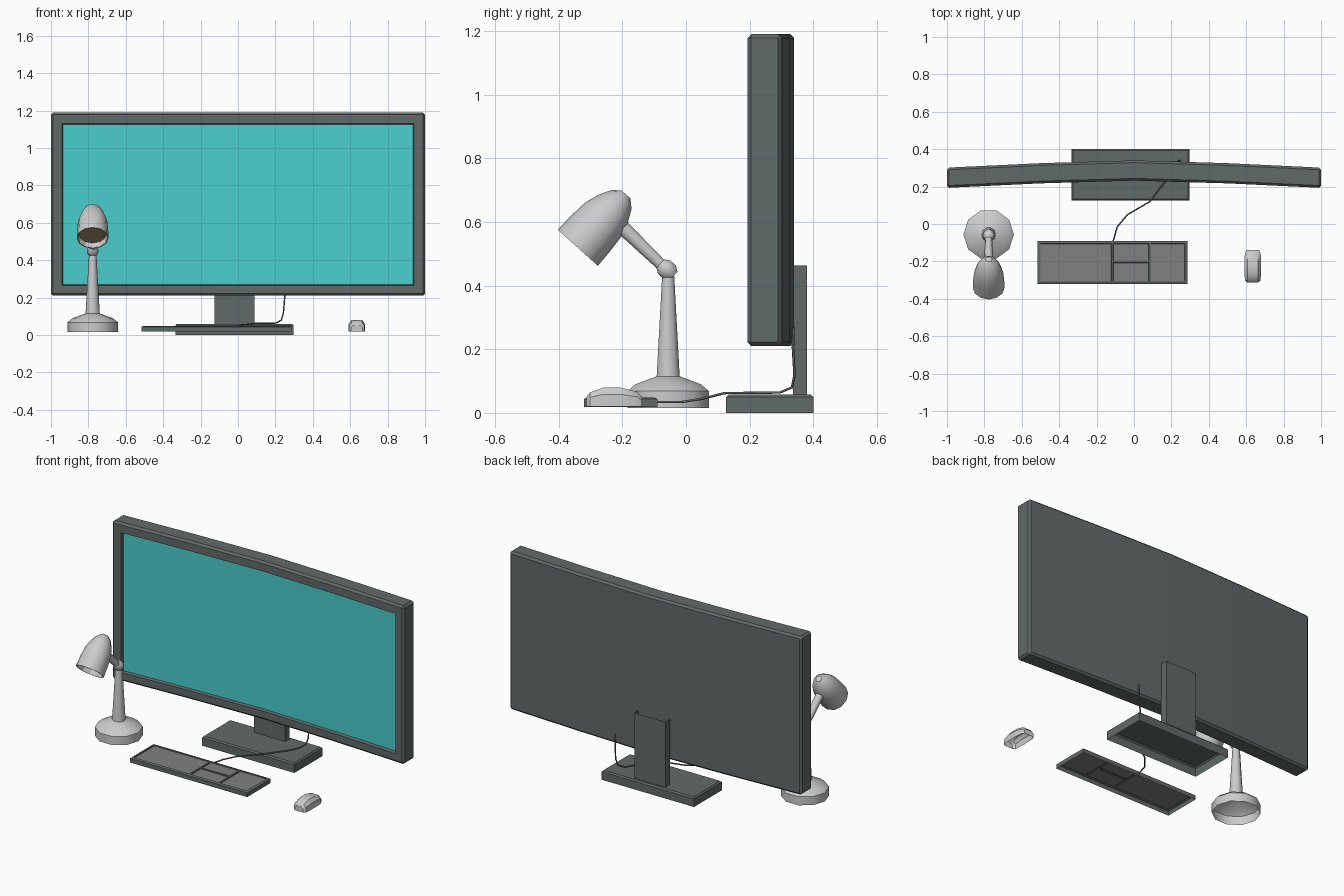
import bpy, bmesh
from math import sin, cos, pi, radians
from mathutils import Matrix, Vector

if "Cube" in bpy.data.objects:
    bpy.data.objects.remove(bpy.data.objects["Cube"])


def material(name, rgb):
    m = bpy.data.materials.new(name)
    m.diffuse_color = (*rgb, 1)
    m.use_nodes = True
    m.node_tree.nodes["Principled BSDF"].inputs["Base Color"].default_value = m.diffuse_color
    return m


DARK = material("dark_plastic", (0.12, 0.145, 0.14))
SCREEN = material("screen_teal", (0.07, 0.62, 0.62))
KEYS = material("key_grey", (0.22, 0.22, 0.22))
GLOW = material("lamp_inside", (0.30, 0.22, 0.14))


def finish(name, bm, mats=(), angle=None):
    me = bpy.data.meshes.new(name)
    bm.to_mesh(me)
    bm.free()
    ob = bpy.data.objects.new(name, me)
    bpy.context.collection.objects.link(ob)
    for m in mats:
        me.materials.append(m)
    if angle:
        bpy.ops.object.select_all(action='DESELECT')
        bpy.context.view_layer.objects.active = ob
        ob.select_set(True)
        bpy.ops.object.shade_smooth_by_angle(angle=radians(angle))
    return ob


def box(name, lo, hi, mats, open_dirs, bevel=0.0):
    """Box shell with the sides facing open_dirs removed and the top rim chamfered."""
    lo, hi = Vector(lo), Vector(hi)
    bm = bmesh.new()
    bmesh.ops.create_cube(bm, size=1, matrix=Matrix.LocRotScale((lo + hi) / 2, None, hi - lo))
    gone = [f for f in bm.faces if any(f.normal.dot(Vector(d)) > 0.9 for d in open_dirs)]
    if bevel:
        rim = [e for e in bm.edges if all(abs(v.co.z - hi.z) < 1e-4 for v in e.verts)]
        bmesh.ops.delete(bm, geom=gone, context='FACES')
        bmesh.ops.bevel(bm, geom=rim, offset=bevel, segments=1, affect='EDGES')
    else:
        bmesh.ops.delete(bm, geom=gone, context='FACES')
    return finish(name, bm, mats)


def skin(bm, rings, closed=True):
    """Bridge successive point rings with quads; returns the vertex rings."""
    vr = [[bm.verts.new(p) for p in r] for r in rings]
    n = len(vr[0])
    for a, b in zip(vr, vr[1:]):
        for i in range(n if closed else n - 1):
            j = (i + 1) % n
            bm.faces.new((a[i], a[j], b[j], b[i]))
    return vr


def lathe(name, profile, sides, loc, tilt=0, cap_start=False, angle=None, mats=()):
    """Revolve (radius, height) points around a local axis tilted about x."""
    bm = bmesh.new()
    rings = [[(r * cos(2 * pi * i / sides), r * sin(2 * pi * i / sides), h)
              for i in range(sides)] for r, h in profile]
    vr = skin(bm, rings)
    bm.faces.new(vr[-1]).material_index = max(0, len(mats) - 1)
    if cap_start:
        bm.faces.new(vr[0][::-1])
    bmesh.ops.transform(bm, verts=bm.verts,
                        matrix=Matrix.Translation(loc) @ Matrix.Rotation(radians(tilt), 4, 'X'))
    return finish(name, bm, mats, angle)


# Curved monitor with recessed screen
bm = bmesh.new()
xs = [-1, -0.94, -0.5, 0, 0.5, 0.94, 1]
zs = [0.21, 0.265, 1.13, 1.19]
skin(bm, [[(x, 0.232, z) for x in xs] for z in zs], closed=False)
ext = bmesh.ops.extrude_face_region(bm, geom=bm.faces[:], use_keep_orig=True)
for v in [g for g in ext["geom"] if isinstance(g, bmesh.types.BMVert)]:
    v.co.y += 0.108
bmesh.ops.recalc_face_normals(bm, faces=bm.faces)
corners = [e for e in bm.edges if len(e.link_faces) == 2 and e.calc_face_angle() > 1]
bmesh.ops.bevel(bm, geom=corners, offset=0.012, segments=1, affect='EDGES')
bm.normal_update()
panel = []
for f in bm.faces:
    c = f.calc_center_median()
    if f.normal.y < -0.9 and abs(c.x) < 0.93 and 0.3 < c.z < 1.1:
        panel.append(f)
bmesh.ops.inset_region(bm, faces=panel, thickness=0.004, depth=-0.02, use_even_offset=True)
for f in panel:
    f.material_index = 1
for v in bm.verts:
    v.co.y -= 0.039 * abs(v.co.x) ** 1.4
finish("monitor", bm, (DARK, SCREEN), 20)

# Monitor stand
box("stand_base", (-0.335, 0.126, 0), (0.298, 0.4, 0.058), (DARK,), [(0, 0, -1)], 0.008)
box("stand_neck", (-0.125, 0.336, 0.055), (0.088, 0.38, 0.463), (DARK,), [(0, 0, 1), (0, 0, -1)])

# Keyboard shell, open underneath, with four key fields
bm = bmesh.new()


def rect(x0, x1, y0, y1, z):
    return [(x0, y0, z), (x1, y0, z), (x1, y1, z), (x0, y1, z)]


skin(bm, [rect(-0.515, 0.287, -0.32, -0.09, 0.018),
          rect(-0.515, 0.287, -0.32, -0.09, 0.044),
          rect(-0.505, 0.277, -0.31, -0.10, 0.048)])
fields = [bm.faces.new([bm.verts.new(p) for p in rect(*t, 0.048)]) for t in (
    (-0.505, -0.116, -0.31, -0.10), (-0.116, 0.085, -0.201, -0.10),
    (-0.116, 0.085, -0.31, -0.201), (0.085, 0.277, -0.31, -0.10))]
bm.normal_update()
bmesh.ops.inset_individual(bm, faces=fields, thickness=0.007)
bmesh.ops.inset_individual(bm, faces=fields, thickness=0.002, depth=-0.005)
for f in fields:
    f.material_index = 1
finish("keyboard", bm, (DARK, KEYS))

# Mouse shell lofted along y, open underneath
bm = bmesh.new()
sections = [(-0.312, 0.030, 0.052), (-0.302, 0.041, 0.064), (-0.26, 0.045, 0.079),
            (-0.205, 0.045, 0.079), (-0.155, 0.042, 0.067), (-0.138, 0.032, 0.050)]
rings = []
for y, w, top in sections:
    mid = 0.02 + (top - 0.02) * 0.65
    rings.append([(0.635 + sx * w, y, z) for sx, z in (
        (-1, 0.02), (-1, mid), (-0.65, top), (0.65, top), (1, mid), (1, 0.02))])
vr = skin(bm, rings, closed=False)
bm.faces.new(vr[0])
bm.faces.new(vr[-1])
bmesh.ops.recalc_face_normals(bm, faces=bm.faces)
finish("mouse", bm, (), 35)

# Desk lamp
LX, LY = -0.777, -0.056
lathe("lamp_base_and_stem", [(0.135, 0.015), (0.135, 0.068), (0.108, 0.09), (0.038, 0.115),
                             (0.020, 0.43)], 10, (LX, LY, 0), angle=40)
lathe("lamp_joint", [(0.018, -0.029), (0.030, -0.012), (0.030, 0.012), (0.018, 0.029)], 10,
      (LX, LY - 0.004, 0.45), 48, cap_start=True, angle=40)
lathe("lamp_arm", [(0.018, 0), (0.024, 0.185)], 10, (LX, LY - 0.008, 0.452), 46,
      cap_start=True, angle=40)
# Shade runs from the recessed inner disc, over the rim and up to the closed crown
shade_at, shade_tilt = (LX, -0.340, 0.519), -42
lathe("lamp_shade", [(0.080, 0.0), (0.085, 0.0), (0.083, 0.06), (0.078, 0.12), (0.064, 0.165),
                     (0.043, 0.205), (0.018, 0.226)], 12, shade_at, shade_tilt, angle=40)
lining = lathe("lamp_lining", [(0.080, 0.0), (0.074, 0.03)], 12, shade_at, shade_tilt,
               mats=(material("lamp_grey", (0.6, 0.6, 0.6)), GLOW))
lining.data.flip_normals()

# Keyboard cable
path = [(-0.112, -0.095, 0.034), (-0.09, -0.016, 0.034), (-0.035, 0.05, 0.044),
        (0.085, 0.12, 0.062), (0.135, 0.187, 0.063), (0.17, 0.23, 0.063), (0.205, 0.295, 0.064),
        (0.232, 0.333, 0.08), (0.243, 0.341, 0.12), (0.25, 0.336, 0.205), (0.25, 0.338, 0.27)]
cu = bpy.data.curves.new("cable", 'CURVE')
cu.dimensions = '3D'
cu.bevel_depth = 0.004
cu.bevel_resolution = 1
cu.use_fill_caps = True
sp = cu.splines.new('POLY')
sp.points.add(len(path) - 1)
for p, co in zip(sp.points, path):
    p.co = (*co, 1)
cu.materials.append(DARK)
bpy.context.collection.objects.link(bpy.data.objects.new("cable", cu))
